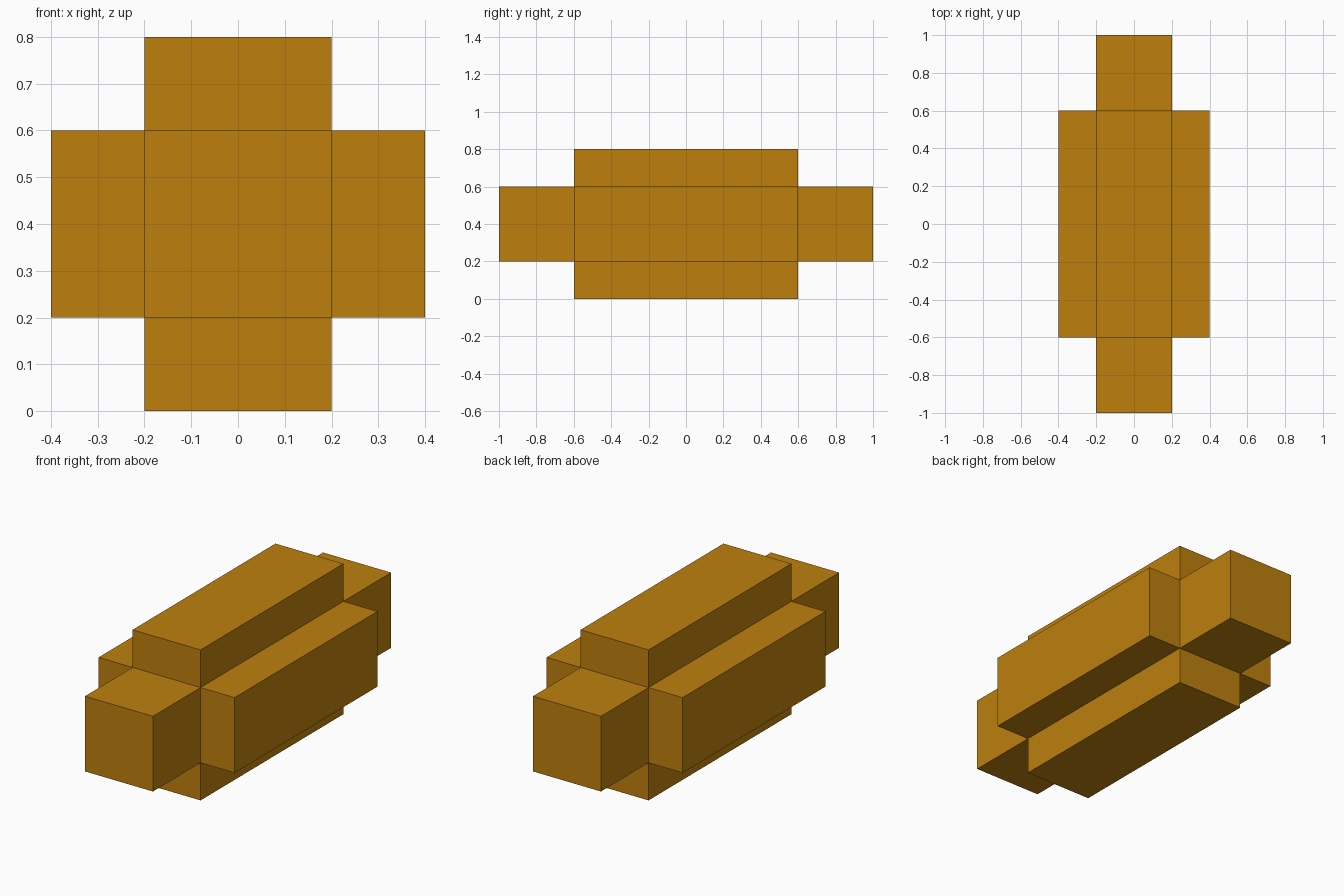
import bpy
import bmesh
from mathutils import Matrix, Vector

cube = bpy.data.objects.get("Cube")
if cube:
    bpy.data.objects.remove(cube, do_unlink=True)

# Single amber colour
amber = bpy.data.materials.new("amber")
amber.use_nodes = True
colour = (0.515, 0.216, 0.004, 1.0)
amber.diffuse_color = colour
amber.node_tree.nodes["Principled BSDF"].inputs["Base Color"].default_value = colour

# Core block: 0.4 wide, 1.2 long, 0.4 high
core = Vector((0.4, 1.2, 0.4))
# How far each pair of arms sticks out along x, y and z
arm_length = (0.2, 0.4, 0.2)

bm = bmesh.new()
bmesh.ops.create_cube(bm, size=1.0, matrix=Matrix.Diagonal(core).to_4x4())
bm.normal_update()

# Pull an arm out of every side of the core, leaving no inner faces
arms = bmesh.ops.extrude_discrete_faces(bm, faces=bm.faces[:])["faces"]
bm.normal_update()
for face in arms:
    n = face.normal.copy()
    axis = max(range(3), key=lambda i: abs(n[i]))
    bmesh.ops.translate(bm, verts=face.verts[:], vec=n * arm_length[axis])

# Stand the block on the ground
bmesh.ops.translate(bm, verts=bm.verts[:], vec=(0, 0, core.z / 2 + arm_length[2]))
bm.normal_update()

mesh = bpy.data.meshes.new("cross_block")
bm.to_mesh(mesh)
bm.free()
mesh.materials.append(amber)
block = bpy.data.objects.new("cross_block", mesh)
bpy.context.scene.collection.objects.link(block)
